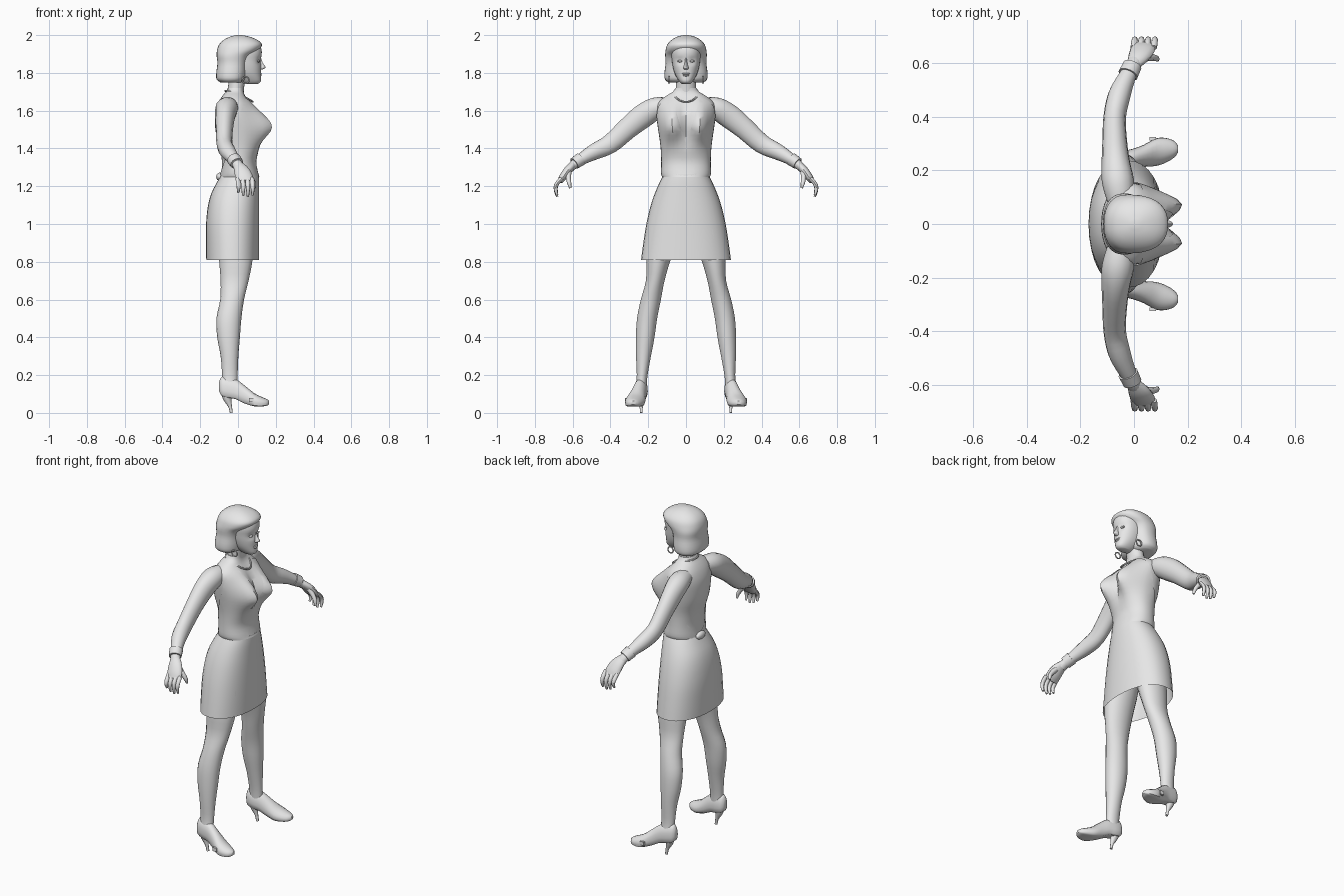
import bpy, bmesh, math
from mathutils import Vector

if "Cube" in bpy.data.objects:
    bpy.data.objects.remove(bpy.data.objects["Cube"])

grey = bpy.data.materials.new("plain_grey")
grey.diffuse_color = (0.8, 0.8, 0.8, 1)
grey.use_nodes = True
grey.node_tree.nodes["Principled BSDF"].inputs["Base Color"].default_value = grey.diffuse_color


def finish(ob, angle=45):
    ob.data.materials.clear()
    ob.data.materials.append(grey)
    bpy.ops.object.select_all(action='DESELECT')
    ob.select_set(True)
    bpy.context.view_layer.objects.active = ob
    bpy.ops.object.shade_smooth_by_angle(angle=math.radians(angle))
    return ob


def from_bmesh(name, bm, angle=45):
    bmesh.ops.recalc_face_normals(bm, faces=bm.faces)
    me = bpy.data.meshes.new(name)
    bm.to_mesh(me)
    bm.free()
    ob = bpy.data.objects.new(name, me)
    bpy.context.collection.objects.link(ob)
    return finish(ob, angle)


def curve_rows(rows, k=3):
    """Smooth the table of sections by Catmull-Rom interpolation."""
    out = []
    for i in range(len(rows) - 1):
        p0, p1, p2 = rows[max(i - 1, 0)], rows[i], rows[i + 1]
        p3 = rows[min(i + 2, len(rows) - 1)]
        for j in range(k):
            t = j / k
            out.append(tuple(0.5 * (2 * b + (c - a) * t + (2 * a - 5 * b + 4 * c - d) * t * t
                             + (3 * b - a - 3 * c + d) * t ** 3)
                             for a, b, c, d in zip(p0, p1, p2, p3)))
    return out + [tuple(rows[-1])]


def loft_bm(rings, bottom=True, top=True):
    bm = bmesh.new()
    vs = [[bm.verts.new(p) for p in r] for r in rings]
    n = len(rings[0])
    for a, b in zip(vs, vs[1:]):
        for i in range(n):
            bm.faces.new((a[i], a[(i + 1) % n], b[(i + 1) % n], b[i]))
    if bottom:
        bm.faces.new(vs[0])
    if top:
        bm.faces.new(vs[-1])
    return bm


def oval(x0, x1, cy, hy, z, n=24, p=1.0):
    """Level ring spanning x0..x1 and cy-hy..cy+hy."""
    ring = []
    for i in range(n):
        a = 2 * math.pi * i / n
        c, s = math.cos(a), math.sin(a)
        ring.append(Vector(((x0 + x1) / 2 + (x1 - x0) / 2 * math.copysign(abs(c) ** p, c),
                            cy + hy * math.copysign(abs(s) ** p, s), z)))
    return ring


def stack(name, rows, p=1.0, n=24, bottom=True, top=True, k=3):
    """Rows are z, back x, front x, half width, optional centre y."""
    rings = [oval(r[1], r[2], r[4] if len(r) > 4 else 0, r[3], r[0], n, p)
             for r in curve_rows(rows, k)]
    return from_bmesh(name, loft_bm(rings, bottom, top))


def tube(name, rows, n=14, k=3):
    """Rows are x, y, z, radius in x, radius across the path."""
    rows = curve_rows(rows, k)
    pts = [Vector(r[:3]) for r in rows]
    rings = []
    for i, r in enumerate(rows):
        t = (pts[min(i + 1, len(pts) - 1)] - pts[max(i - 1, 0)]).normalized()
        u = Vector((1, 0, 0))
        u = (u - t * u.dot(t)).normalized()
        v = t.cross(u)
        rings.append([pts[i] + u * r[3] * math.cos(2 * math.pi * j / n)
                      + v * r[4] * math.sin(2 * math.pi * j / n) for j in range(n)])
    return from_bmesh(name, loft_bm(rings))


def ball(name, loc, size):
    bpy.ops.mesh.primitive_uv_sphere_add(segments=14, ring_count=8, radius=1, location=loc)
    ob = bpy.context.object
    ob.name, ob.scale = name, size
    return finish(ob)


# torso and blouse share one shape
TORSO = [(1.25, -.09, .108, .122), (1.27, -.088, .102, .127), (1.33, -.085, .092, .126),
         (1.40, -.095, .105, .129), (1.47, -.115, .108, .138), (1.53, -.122, .105, .147),
         (1.59, -.12, .085, .153), (1.64, -.105, .06, .148), (1.675, -.085, .038, .11),
         (1.70, -.065, .03, .07), (1.72, -.055, .03, .056)]


def torso_bm(grow, caps):
    rings = []
    for z, x0, x1, hy in curve_rows(TORSO):
        ring = oval(x0 - grow, x1 + grow, 0, hy + grow, z, 40, .92)
        for v in ring:
            if v.x > (x0 + x1) / 2:
                dz = (z - 1.515) / (.1 if z > 1.515 else .075)
                v.x += .08 * math.exp(-((abs(v.y) - .075) / .05) ** 2 - dz * dz)
        rings.append(ring)
    return loft_bm(rings, caps, caps)


from_bmesh("torso", torso_bm(0, True))

# blouse with a deep neckline and an open back
bm = torso_bm(.005, False)
for point, normal in (((0, 0, 1.42), (0, 1, -.3)), ((0, 0, 1.42), (0, 1, .3)),
                      ((-.09, 0, 1.28), (-3, 0, 1))):
    bmesh.ops.bisect_plane(bm, geom=bm.verts[:] + bm.edges[:] + bm.faces[:],
                           plane_co=point, plane_no=normal)
gone = []
for f in bm.faces:
    c = f.calc_center_median()
    if (c.x > 0 and abs(c.y) < .3 * (c.z - 1.42)) or c.z > 1.28 + 3 * (c.x + .09):
        gone.append(f)
bmesh.ops.delete(bm, geom=gone, context='FACES')
from_bmesh("blouse", bm)
ball("back_knot", (-.098, 0, 1.25), (.018, .04, .022))

# skirt, open at the hem
stack("skirt", [(.81, -.168, .112, .238), (.90, -.169, .112, .226), (1.0, -.169, .112, .21),
                (1.09, -.16, .112, .189), (1.16, -.142, .112, .166), (1.22, -.112, .112, .14),
                (1.262, -.088, .11, .118)], p=.9, n=32, bottom=False)

# neck, head and face
stack("neck", [(1.65, -.075, .03, .06), (1.72, -.053, .032, .053), (1.80, -.05, .045, .05)])
rings = []
for z, x0, x1, hy in curve_rows([
        (1.742, .035, .105, .022), (1.755, .01, .121, .036), (1.79, -.03, .121, .057),
        (1.83, -.05, .122, .069), (1.87, -.06, .121, .075), (1.91, -.06, .126, .078),
        (1.95, -.05, .114, .07), (1.98, -.03, .07, .04)]):
    ring = oval(x0, x1, 0, hy, z, 40, .9)
    for v in ring:
        if v.x > .06:
            v.x -= .01 * math.exp(-((abs(v.y) - .032) / .016) ** 2 - ((z - 1.862) / .014) ** 2)
    rings.append(ring)
from_bmesh("head", loft_bm(rings))
stack("nose", [(1.817, .1, .126, .011), (1.826, .1, .144, .014), (1.836, .1, .143, .011),
               (1.855, .1, .13, .007), (1.88, .1, .122, .006)], n=12)
ball("upper_lip", (.117, 0, 1.796), (.009, .021, .005))
ball("lower_lip", (.117, 0, 1.787), (.009, .017, .006))

# bobbed hair around the face
stack("hair", [(1.748, -.09, .015, .09), (1.765, -.113, .038, .111), (1.80, -.115, .045, .114),
               (1.85, -.109, .05, .108), (1.89, -.113, .068, .11), (1.92, -.111, .11, .108),
               (1.95, -.1, .127, .099), (1.975, -.075, .102, .076), (1.992, -.04, .06, .045),
               (2.0, -.01, .02, .012)], p=.85, n=32)

# necklace
cu = bpy.data.curves.new("necklace", 'CURVE')
cu.dimensions, cu.bevel_depth, cu.bevel_resolution = '3D', .005, 1
sp = cu.splines.new('POLY')
sp.points.add(23)
sp.use_cyclic_u = True
for i, pt in enumerate(sp.points):
    a = 2 * math.pi * i / 24
    f = (.5 + .5 * math.cos(a)) ** 2
    pt.co = (-.012 + .055 * math.cos(a) + .035 * f, .066 * math.sin(a), 1.705 - .058 * f, 1)
necklace = bpy.data.objects.new("necklace", cu)
bpy.context.collection.objects.link(necklace)
bpy.context.view_layer.objects.active = necklace
necklace.select_set(True)
bpy.ops.object.convert(target='MESH')
finish(bpy.context.object)

# paired parts
for s, side in ((1, "left"), (-1, "right")):
    def mir(rows):
        return [(r[0], s * r[1]) + tuple(r[2:]) for r in rows]

    ball(side + "_eye", (.109, s * .032, 1.862), (.008, .014, .006))
    bpy.ops.mesh.primitive_torus_add(location=(.04, s * .09, 1.762), major_radius=.018,
                                     minor_radius=.004, major_segments=16, minor_segments=6,
                                     rotation=(math.pi / 2, 0, 0))
    bpy.context.object.name = side + "_earring"
    finish(bpy.context.object)

    # arm and cuff
    tube(side + "_arm", mir([
        (-.05, .09, 1.625, .05, .045), (-.06, .16, 1.612, .06, .06), (-.068, .23, 1.57, .053, .065),
        (-.072, .31, 1.505, .046, .058), (-.072, .40, 1.425, .042, .052),
        (-.055, .48, 1.385, .042, .044), (-.03, .54, 1.352, .034, .034),
        (-.005, .59, 1.318, .028, .025), (.008, .612, 1.295, .03, .022)]))
    tube(side + "_cuff", mir([(-.022, .558, 1.343, .038, .036),
                              (-.006, .592, 1.32, .036, .032)]), k=1)

    # hand, fingers and thumb
    tube(side + "_palm", mir([(.0, .598, 1.312, .027, .02), (.018, .625, 1.285, .04, .022),
                              (.032, .65, 1.25, .046, .021), (.036, .668, 1.225, .042, .014)]))
    for i, name in enumerate(("little", "ring", "middle", "index")):
        x, d = -.001 + .025 * i, (.022, .006, 0, .008)[i]
        tube(side + "_" + name + "_finger", mir([
            (x, .658, 1.242, .012, .012), (x + .003, .684, 1.212, .012, .011),
            (x + .004, .69, 1.18 + d / 2, .010, .010), (x + .003, .682, 1.145 + d, .006, .006)]), n=8)
    tube(side + "_thumb", mir([(.04, .622, 1.275, .016, .016), (.068, .622, 1.242, .013, .013),
                               (.084, .618, 1.215, .011, .011), (.088, .612, 1.19, .006, .006)]), n=8)

    # leg
    stack(side + "_leg", [r[:4] + (s * r[4],) for r in [
        (.14, -.082, -.002, .03, .238), (.20, -.084, -.002, .029, .232), (.30, -.092, .002, .040, .225),
        (.40, -.110, .010, .05, .216), (.50, -.114, .018, .054, .206), (.60, -.094, .032, .054, .186),
        (.70, -.092, .056, .050, .163), (.81, -.1, .077, .064, .145), (.95, -.11, .09, .08, .115),
        (1.08, -.1, .09, .08, .09)]], n=18)

    # shoe: cross-sections from heel to toe
    rings = []
    for x, cy, w, z0, z1 in curve_rows([
            (-.1, .236, .015, .115, .165), (-.085, .236, .03, .09, .192), (-.05, .238, .036, .08, .188),
            (-.01, .244, .037, .072, .178), (.035, .255, .042, .05, .145), (.085, .27, .053, .035, .105),
            (.125, .277, .045, .034, .085), (.152, .28, .03, .038, .073), (.165, .28, .012, .045, .064)]):
        ring = []
        for j in range(16):
            a = 2 * math.pi * j / 16
            up = math.sin(a)
            z = z0 + (z1 - z0) * (.3 + .7 * up if up > 0 else .3 * max(0, 1 + 2 * up))
            ring.append(Vector((x, s * (cy + w * math.cos(a) * (1 if up > 0 else .95)), z)))
        rings.append(ring)
    from_bmesh(side + "_shoe", loft_bm(rings))
    tube(side + "_heel", mir([(-.062, .237, .115, .032, .026), (-.056, .237, .075, .022, .018),
                              (-.042, .237, .035, .010, .009), (-.035, .237, 0, .008, .008)]), n=10)
    bpy.ops.mesh.primitive_cube_add(size=1, location=(.07, s * .318, .068))
    buckle = bpy.context.object
    buckle.name, buckle.scale = side + "_buckle", (.026, .012, .022)
    finish(buckle)
